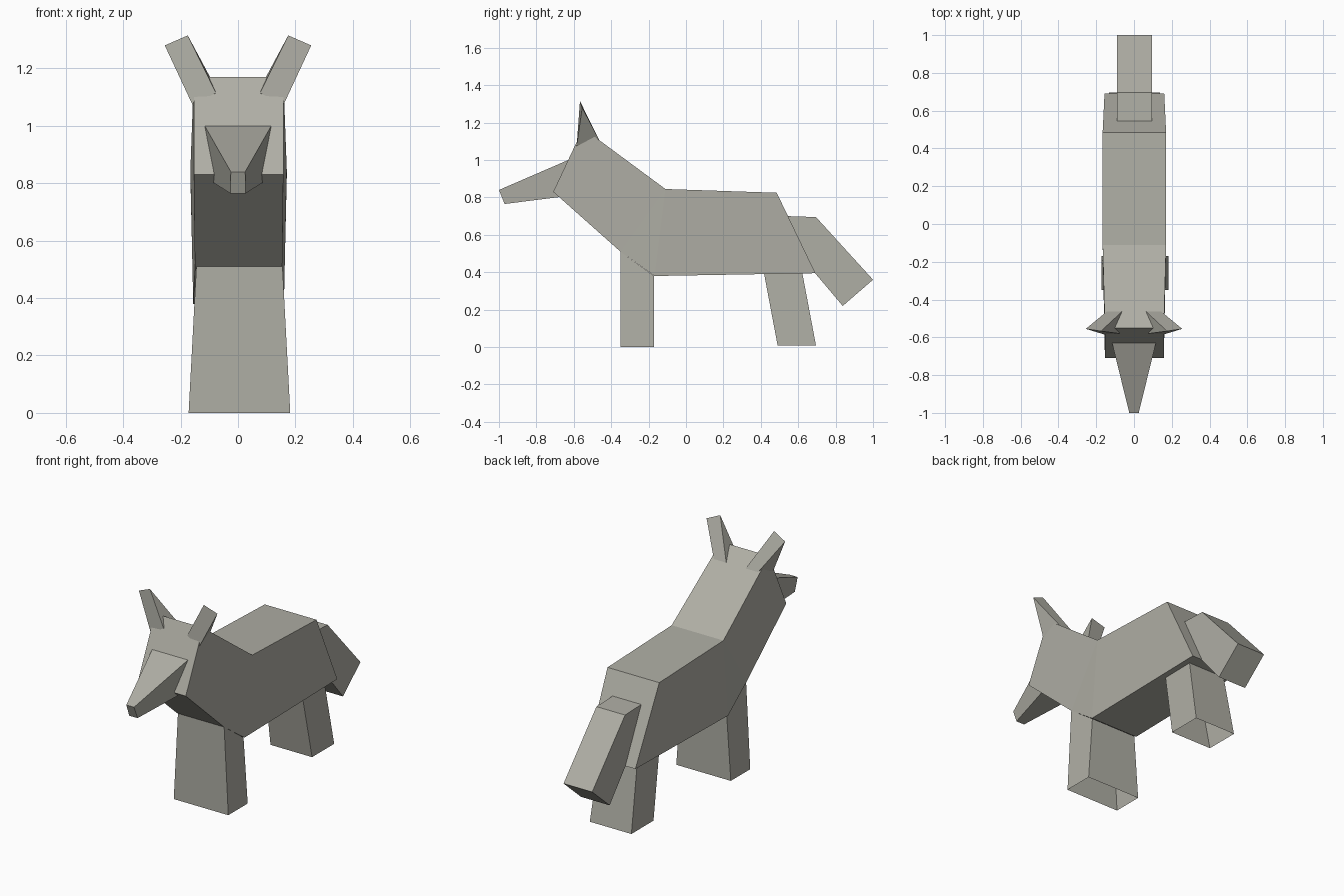
import bpy, bmesh
from mathutils import Vector

if "Cube" in bpy.data.objects:
    bpy.data.objects.remove(bpy.data.objects["Cube"])

grey = bpy.data.materials.new("warm grey")
grey.diffuse_color = (0.43, 0.425, 0.375, 1)
grey.use_nodes = True
grey.node_tree.nodes["Principled BSDF"].inputs["Base Color"].default_value = grey.diffuse_color


def finish(name, bm):
    bmesh.ops.recalc_face_normals(bm, faces=bm.faces)
    me = bpy.data.meshes.new(name)
    bm.to_mesh(me)
    bm.free()
    me.materials.append(grey)
    ob = bpy.data.objects.new(name, me)
    bpy.context.collection.objects.link(ob)
    return ob


def slab(name, profile, cx=0.0, splits=None):
    """Side profile of (y, z, half width), spanned across x.
    splits divides the side into flat polygons."""
    bm = bmesh.new()
    left = [bm.verts.new((cx - w, y, z)) for y, z, w in profile]
    right = [bm.verts.new((cx + w, y, z)) for y, z, w in profile]
    n = len(profile)
    for i in range(n):
        j = (i + 1) % n
        bm.faces.new((left[i], left[j], right[j], right[i]))
    for poly in splits or [range(n)]:
        bm.faces.new([left[i] for i in poly])
        bm.faces.new([right[i] for i in poly])
    return finish(name, bm)


def leg(name, bottom, top, wb, wt, cx):
    """Block leg with open ends; bottom and top are (y, z) front and back."""
    bm = bmesh.new()
    rings = []
    for (f, b), w in ((bottom, wb), (top, wt)):
        rings.append([bm.verts.new((cx + sx * w, p[0], p[1]))
                      for sx, p in ((-1, f), (1, f), (1, b), (-1, b))])
    for i in range(4):
        j = (i + 1) % 4
        bm.faces.new((rings[0][i], rings[0][j], rings[1][j], rings[1][i]))
    return finish(name, bm)


# Head, neck and torso in one angular block
slab("body", [(-0.71, 0.83, 0.156), (-0.55, 1.17, 0.156), (-0.11, 0.845, 0.168),
              (0.485, 0.825, 0.168), (0.692, 0.395, 0.158), (-0.168, 0.38, 0.158),
              (-0.35, 0.51, 0.152)], 0.002,
     [(0, 1, 2, 6), (6, 2, 5), (2, 3, 4, 5)])

# Tapered snout
slab("snout", [(-0.63, 1.0, 0.116), (-1.0, 0.84, 0.025),
               (-0.97, 0.765, 0.027), (-0.67, 0.803, 0.087)])

# Drooping tail
slab("tail", [(0.545, 0.70, 0.093), (0.695, 0.695, 0.093), (1.0, 0.36, 0.093),
              (0.838, 0.22, 0.093), (0.69, 0.395, 0.093)], 0.002)

# Broad front and rear legs
leg("front_leg", ((-0.35, 0), (-0.17, 0)), ((-0.35, 0.51), (-0.17, 0.38)),
    0.177, 0.15, 0.005)
leg("rear_leg", ((0.49, 0.008), (0.695, 0.008)), ((0.417, 0.395), (0.622, 0.395)),
    0.135, 0.122, 0.003)

# Wedge ears, mirrored left and right
for side, sx in (("left", 1), ("right", -1)):
    bm = bmesh.new()
    pts = [(0.157, -0.585, 1.07), (0.077, -0.58, 1.115),
           (0.06, -0.46, 1.10), (0.14, -0.46, 1.10),
           (0.175, -0.567, 1.315), (0.255, -0.555, 1.28)]
    v = [bm.verts.new(Vector((x * sx, y, z))) for x, y, z in pts]
    for f in ((0, 1, 4, 5), (2, 3, 5, 4), (1, 2, 4), (3, 0, 5), (0, 1, 2, 3)):
        bm.faces.new([v[i] for i in f])
    finish(side + "_ear", bm)
